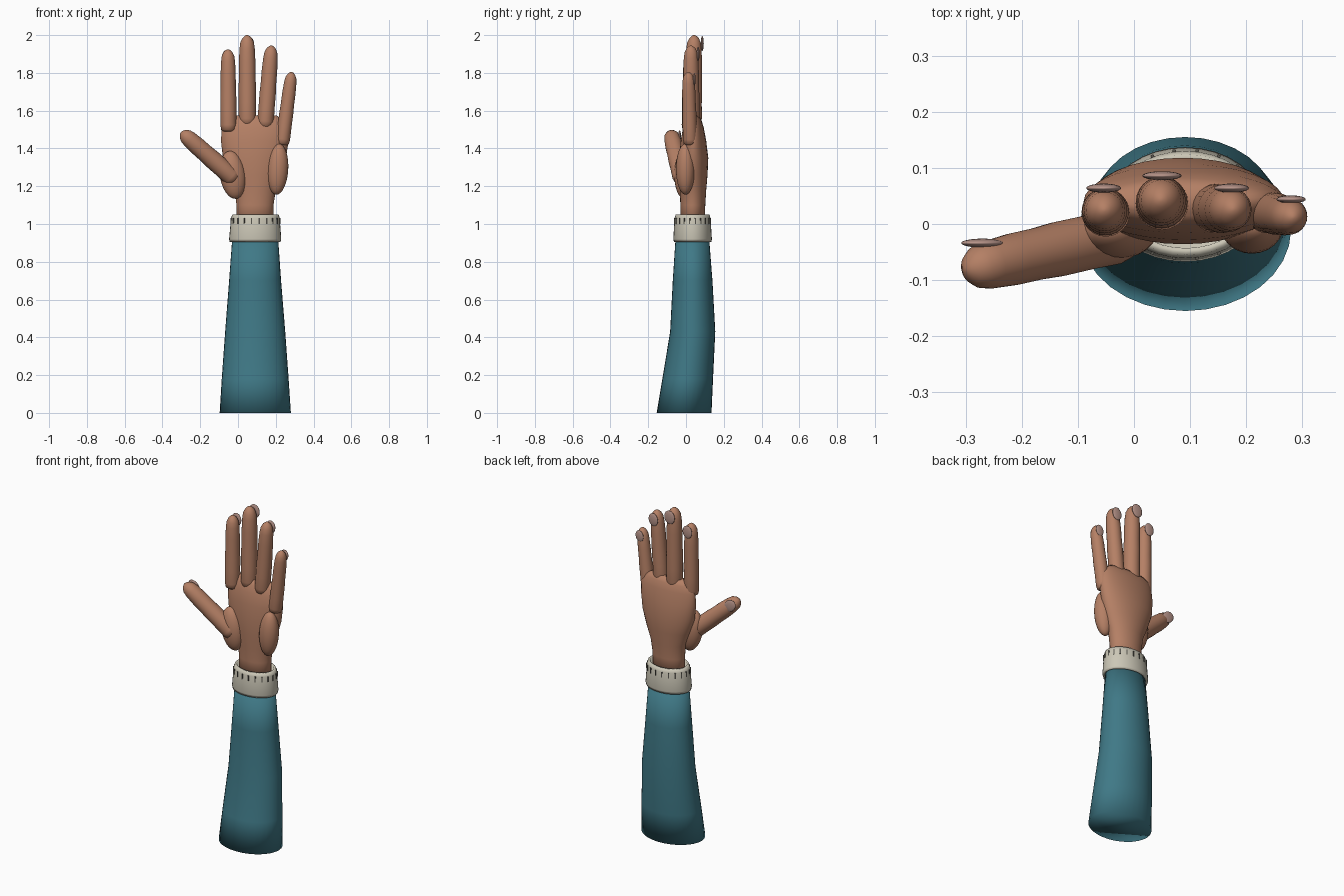
import bpy
import bmesh
from math import sin, cos, pi
from mathutils import Vector, Matrix

if "Cube" in bpy.data.objects:
    bpy.data.objects.remove(bpy.data.objects["Cube"])


def material(name, r, g, b):
    m = bpy.data.materials.new(name)
    m.use_nodes = True
    m.diffuse_color = (r, g, b, 1)
    m.node_tree.nodes["Principled BSDF"].inputs["Base Color"].default_value = (r, g, b, 1)
    return m


SKIN = material("skin", 0.46, 0.215, 0.13)
NAIL = material("nail", 0.48, 0.30, 0.255)
TEAL = material("teal_cloth", 0.05, 0.19, 0.24)
CREAM = material("cream_knit", 0.60, 0.57, 0.47)
THREAD = material("dark_thread", 0.10, 0.095, 0.08)


def finish(bm, name, mat):
    bmesh.ops.recalc_face_normals(bm, faces=bm.faces)
    mesh = bpy.data.meshes.new(name)
    bm.to_mesh(mesh)
    bm.free()
    mesh.materials.append(mat)
    mesh.shade_smooth()
    ob = bpy.data.objects.new(name, mesh)
    bpy.context.collection.objects.link(ob)
    return ob


def loft(name, rings, mat, axis=(0, 0, 1), sides=32, caps=True):
    """Skin elliptical rings (centre, half width, half depth) set across an axis."""
    w = Vector(axis).normalized()
    u = Vector((0, 1, 0)).cross(w).normalized()
    v = w.cross(u)
    bm = bmesh.new()
    loops = []
    for c, rx, ry in rings:
        angles = [2 * pi * i / sides for i in range(sides)]
        loops.append([bm.verts.new(Vector(c) + u * rx * cos(a) + v * ry * sin(a)) for a in angles])
    for a, b in zip(loops, loops[1:]):
        for i in range(sides):
            j = (i + 1) % sides
            bm.faces.new((a[i], a[j], b[j], b[i]))
    if caps:
        bm.faces.new(loops[0][::-1])
        bm.faces.new(loops[-1])
    return finish(bm, name, mat)


def ellipsoid(name, centre, size, mat, tilt=0.0):
    bm = bmesh.new()
    mat4 = (Matrix.Translation(centre) @ Matrix.Rotation(tilt, 4, "Y")
            @ Matrix.Diagonal((*size, 1)))
    bmesh.ops.create_uvsphere(bm, u_segments=24, v_segments=16, radius=1, matrix=mat4)
    return finish(bm, name, mat)


def upright(rows):
    """Rows of height, left edge, right edge, front edge, back edge."""
    return [(((a + b) / 2, (f + k) / 2, z), (b - a) / 2, (k - f) / 2) for z, a, b, f, k in rows]


# Sleeve, closed at the bottom
loft("sleeve", upright([
    (0.00, -0.097, 0.280, -0.155, 0.135),
    (0.18, -0.086, 0.268, -0.125, 0.143),
    (0.43, -0.068, 0.250, -0.084, 0.155),
    (0.70, -0.047, 0.228, -0.070, 0.140),
    (0.93, -0.030, 0.212, -0.055, 0.122)]), TEAL)

# Cuff, a thick band with a rolled lip
cuff = loft("cuff", upright([
    (0.92, -0.020, 0.205, -0.045, 0.115),
    (0.905, -0.044, 0.225, -0.064, 0.134),
    (0.92, -0.047, 0.229, -0.067, 0.137),
    (1.03, -0.037, 0.221, -0.061, 0.130),
    (1.05, -0.030, 0.215, -0.055, 0.124),
    (1.05, -0.018, 0.203, -0.043, 0.112),
    (1.01, -0.016, 0.200, -0.041, 0.110)]), CREAM)

# Stitches round the cuff
bm = bmesh.new()
STITCHES = 20
for i in range(STITCHES):
    a = 2 * pi * (i + 0.5) / STITCHES
    x, y = 0.092 + 0.130 * cos(a), 0.0345 + 0.0965 * sin(a)
    normal = Vector((cos(a) / 0.130, sin(a) / 0.0965, 0)).to_track_quat("X", "Z")
    bmesh.ops.create_cube(bm, size=1, matrix=Matrix.Translation((x, y, 1.015))
                          @ normal.to_matrix().to_4x4() @ Matrix.Diagonal((0.006, 0.006, 0.032, 1)))
stitches = finish(bm, "cuff_stitches", THREAD)
stitches.data.shade_flat()

# Wrist and palm in one skin
loft("palm", upright([
    (0.98, -0.008, 0.188, -0.030, 0.100),
    (1.10, -0.008, 0.188, -0.030, 0.102),
    (1.18, -0.018, 0.200, -0.032, 0.107),
    (1.26, -0.050, 0.228, -0.036, 0.114),
    (1.35, -0.080, 0.254, -0.036, 0.118),
    (1.44, -0.090, 0.268, -0.028, 0.107),
    (1.51, -0.086, 0.266, -0.016, 0.094),
    (1.55, -0.072, 0.238, 0.000, 0.082),
    (1.575, -0.040, 0.205, 0.015, 0.066)]), SKIN)

# Fleshy pads at the base of the thumb and the little finger
ellipsoid("thumb_pad", (-0.028, -0.010, 1.26), (0.068, 0.052, 0.128), SKIN, -0.15)
ellipsoid("little_finger_pad", (0.210, -0.003, 1.29), (0.056, 0.050, 0.135), SKIN, 0.06)

# Fingers: a shared outline with joints and a rounded tip
OUTLINE = [(0, 0.6), (0.02, 0.9), (0.08, 1), (0.25, 0.97), (0.42, 0.98), (0.55, 0.93),
           (0.7, 0.93), (0.85, 0.86), (0.92, 0.76), (0.965, 0.54), (0.99, 0.28), (1, 0.08)]


def finger(name, base, tip, radius, nail, nail_size, tilt):
    base, tip = Vector(base), Vector(tip)
    rings = [(base.lerp(tip, t), radius * r, radius * r) for t, r in OUTLINE]
    loft(name, rings, SKIN, tip - base, 24)
    ellipsoid(name + "_nail", nail, nail_size, NAIL, tilt)


finger("index_finger", (-0.050, 0.020, 1.49), (-0.053, 0.025, 1.925), 0.043,
       (-0.054, 0.064, 1.885), (0.031, 0.008, 0.038), 0)
finger("middle_finger", (0.050, 0.036, 1.52), (0.048, 0.043, 2.0), 0.047,
       (0.050, 0.086, 1.955), (0.035, 0.008, 0.040), 0)
finger("ring_finger", (0.143, 0.028, 1.51), (0.177, 0.026, 1.945), 0.044,
       (0.174, 0.064, 1.900), (0.031, 0.008, 0.038), 0.08)
finger("little_finger", (0.234, 0.022, 1.42), (0.284, 0.012, 1.805), 0.038,
       (0.280, 0.044, 1.765), (0.026, 0.007, 0.033), 0.13)
finger("thumb", (-0.015, -0.018, 1.235), (-0.300, -0.082, 1.487), 0.050,
       (-0.270, -0.034, 1.459), (0.032, 0.008, 0.042), -0.85)
